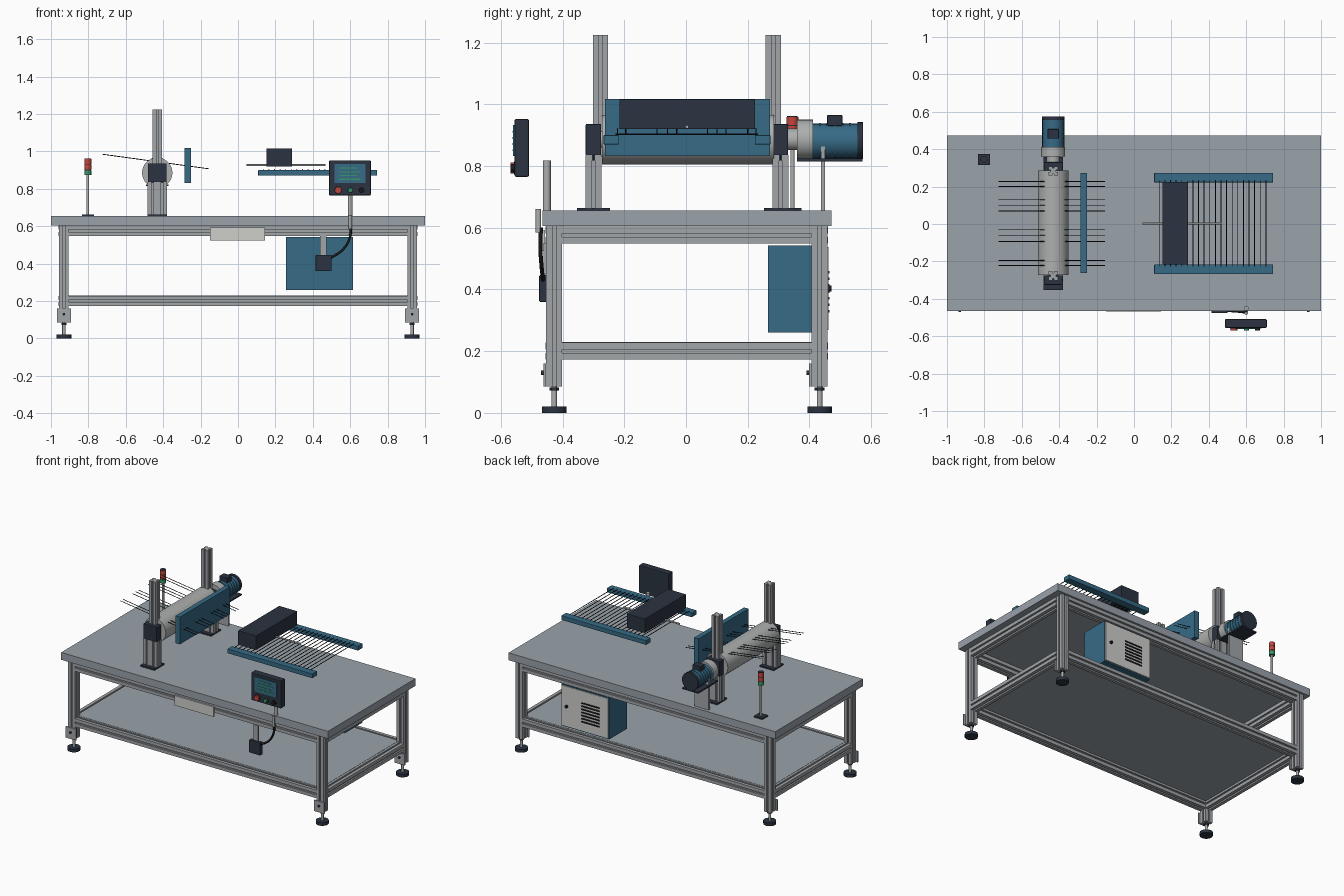
import bpy, math
from mathutils import Vector

cube = bpy.data.objects.get("Cube")
if cube:
    bpy.data.objects.remove(cube, do_unlink=True)


def material(name, r, g, b):
    m = bpy.data.materials.new(name)
    m.use_nodes = True
    m.diffuse_color = (r, g, b, 1)
    m.node_tree.nodes["Principled BSDF"].inputs["Base Color"].default_value = (r, g, b, 1)
    return m


GREY = material("table grey", .32, .36, .40)
ALU = material("aluminium", .36, .38, .40)
STEEL = material("brushed steel", .42, .43, .43)
LIGHT = material("light grey", .62, .63, .60)
BLUE = material("steel blue", .037, .145, .24)
DARK = material("dark slate", .024, .033, .052)
BLACK = material("black", .01, .011, .014)
RED = material("signal red", .55, .06, .045)
GREEN = material("signal green", .04, .30, .14)


def finish(ob, name, mat):
    ob.name = name
    ob.data.materials.append(mat)
    return ob


def box(name, mat, x, y, z, bevel=0):
    """Box from (low, high) ranges on each axis."""
    bpy.ops.mesh.primitive_cube_add(size=1)
    ob = finish(bpy.context.object, name, mat)
    for v in ob.data.vertices:
        v.co = [r[0] if c < 0 else r[1] for c, r in zip(v.co, (x, y, z))]
    if bevel:
        mod = ob.modifiers.new("bevel", "BEVEL")
        mod.width, mod.segments = bevel, 2
    return ob


def rod(name, mat, a, b, r, sides=24):
    """Cylinder from point a to point b."""
    a, b = Vector(a), Vector(b)
    bpy.ops.mesh.primitive_cylinder_add(radius=r, depth=(b - a).length, vertices=sides, location=(a + b) / 2)
    ob = bpy.context.object
    ob.rotation_euler = (b - a).to_track_quat("Z", "Y").to_euler()
    bpy.ops.object.shade_smooth_by_angle(angle=math.radians(40))
    return finish(ob, name, mat)


def extrusion(name, mat, a, b, width):
    """Slotted square aluminium profile from a to b."""
    h = width / 2
    side = [(h, -h), (h, -.2 * h), (.62 * h, -.2 * h), (.62 * h, .2 * h), (h, .2 * h)]
    ring = []
    for k in range(4):
        c, s = round(math.cos(k * math.pi / 2)), round(math.sin(k * math.pi / 2))
        ring += [(c * p - s * q, s * p + c * q) for p, q in side]
    a, b = Vector(a), Vector(b)
    n = len(ring)
    verts = [(p, q, z) for z in (0, (b - a).length) for p, q in ring]
    faces = [(i, (i + 1) % n, (i + 1) % n + n, i + n) for i in range(n)]
    faces += [tuple(reversed(range(n))), tuple(range(n, 2 * n))]
    me = bpy.data.meshes.new(name)
    me.from_pydata(verts, [], faces)
    ob = bpy.data.objects.new(name, me)
    bpy.context.collection.objects.link(ob)
    ob.location = a
    ob.rotation_euler = (b - a).to_track_quat("Z", "Y").to_euler()
    return finish(ob, name, mat)


# Table top and shelf
box("table_top", GREY, (-1, 1), (-.465, .472), (.605, .655))
box("lower_shelf", GREY, (-.91, .91), (-.41, .415), (.219, .229))

# Frame: legs, feet and rails
LX, LY, MID = .931, .43, .003
for sx in (-1, 1):
    for sy in (-1, 1):
        x, y = sx * LX, MID + sy * LY
        extrusion("leg", ALU, (x, y, .085), (x, y, .605), .052)
        rod("foot_pad", DARK, (x, y, 0), (x, y, .021), .04)
        rod("foot_spindle", STEEL, (x, y, .02), (x, y, .09), .009, 12)
        rod("foot_nut", DARK, (x, y, .072), (x, y, .082), .016, 6)
        box("foot_bracket", ALU, (x - .038, x + .038), (y - .034, y - .026), (.085, .16))
        rod("bracket_bolt", DARK, (x, y - .043, .13), (x, y - .03, .13), .007, 10)
for z in (.576, .2):
    for s in (-1, 1):
        extrusion("long_rail", ALU, (-.907, MID + s * LY, z), (.907, MID + s * LY, z), .055)
        extrusion("end_rail", ALU, (s * LX, MID - .405, z), (s * LX, MID + .405, z), .055)
box("front_plate", LIGHT, (-.15, .145), (-.468, -.457), (.525, .592))

# Roller stand: posts, pedestals and bearing blocks
RX, RZ = -.432, .886
for s in (-1, 1):
    y = MID + s * .303
    box("stand_base", DARK, (RX - .053, RX + .053), (y - .053, y + .053), (.655, .664))
    for dx in (-.026, .026):
        extrusion("stand_pedestal", ALU, (RX + dx, y, .664), (RX + dx, y, .836), .052)
    extrusion("stand_post", ALU, (RX, MID + s * .28, .83), (RX, MID + s * .28, 1.225), .05)
    box("bearing_block", DARK, (RX - .05, RX + .05), (y - .025, y + .025), (.835, .936), .003)
    for dx in (-.055, .055):
        rod("block_bolt", DARK, (RX + dx * .8, y, .818), (RX + dx * .8, y, .836), .008, 8)

# Roller with guide wires through it
rod("roller", STEEL, (RX, -.272, RZ), (RX, .285, RZ), .081, 48)
rod("roller_shaft", STEEL, (RX, -.31, RZ), (RX, .37, RZ), .03)
for y in (.227, .2, .13, .1, .07, -.03, -.06, -.094, -.195, -.222):
    rod("guide_wire", BLACK, (-.725, y, .985), (-.155, y, .907), .0022, 6)
box("guide_board", BLUE, (-.285, -.252), (-.262, .272), (.832, 1.017))

# Drive motor
rod("motor_coupling", STEEL, (RX, .33, RZ), (RX, .362, RZ), .035)
rod("gearbox", STEEL, (RX, .36, RZ), (RX, .412, RZ), .064, 32)
rod("motor_body", BLUE, (RX, .41, RZ - .005), (RX, .556, RZ - .005), .056, 32)
for k in range(5):
    y = .432 + k * .024
    rod("motor_rib", BLUE, (RX, y, RZ - .005), (RX, y + .006, RZ - .005), .059, 32)
rod("motor_fan_cover", DARK, (RX, .555, RZ - .004), (RX, .574, RZ - .004), .06, 32)
box("terminal_box", DARK, (RX - .03, RX + .03), (.457, .507), (.93, .965), .003)
box("motor_tray", DARK, (RX - .06, RX + .06), (.36, .572), (.815, .824))
box("motor_support", ALU, (RX - .053, RX + .053), (.437, .45), (.655, .885))

# Signal tower
TX, TY = -.803, .345
box("tower_base", DARK, (TX - .032, TX + .032), (TY - .03, TY + .03), (.655, .664))
rod("tower_pole", STEEL, (TX, TY, .66), (TX, TY, .873), .007, 12)
for k, m in enumerate((GREEN, RED, RED)):
    z = .873 + k * .03
    rod("tower_lamp", m, (TX, TY, z), (TX, TY, z + .026), .019)
    rod("lamp_ring", DARK, (TX, TY, z + .025), (TX, TY, z + .03 - .001 * (k == 2)), .017)

# Collecting rack: side rails, cross wires, pusher block and bar
for s in (-1, 1):
    y = MID + s * .245
    box("rack_rail", BLUE, (.108, .744), (y - .025, y + .025), (.87, .9), .002)
for k in range(20):
    x = .135 + k * .03
    rod("rack_wire", BLACK, (x, -.228, .903), (x, .234, .903), .0025, 6)
box("pusher_block", DARK, (.152, .288), (-.216, .224), (.92, 1.016), .002)
rod("pusher_bar", STEEL, (.045, .003, .927), (.468, .003, .927), .0055, 12)

# Operator panel with screen and buttons
box("panel_case", DARK, (.487, .71), (-.555, -.509), (.765, .952), .004)
box("panel_screen", BLUE, (.515, .682), (-.56, -.554), (.832, .933))
for k in range(4):
    z = .848 + k * .02
    box("screen_line", GREEN, (.54, .655 - .02 * (k % 2)), (-.5625, -.559), (z, z + .006))
for name, x, m, r in (("stop_button", .535, RED, .018), ("start_button", .601, GREEN, .013),
                      ("selector_knob", .66, BLACK, .013)):
    rod(name + "_collar", BLACK, (x, -.558, .793), (x, -.553, .793), r + .003)
    rod(name, m, (x, -.569, .793), (x, -.556, .793), r)
rod("panel_pole", STEEL, (.6, -.451, .655), (.6, -.451, .818), .013, 16)
rod("pole_clamp", STEEL, (.6, -.478, .585), (.6, -.478, .66), .009, 12)

# Junction box with hanger and cable
box("junction_box", DARK, (.415, .5), (-.476, -.45), (.36, .446), .003)
box("junction_hanger", ALU, (.438, .474), (-.462, -.452), (.44, .55))
curve = bpy.data.curves.new("panel_cable", "CURVE")
curve.dimensions, curve.bevel_depth, curve.bevel_resolution = "3D", .007, 2
path = [(.602, -.47, .6), (.598, -.472, .54), (.56, -.468, .475), (.495, -.463, .43)]
spline = curve.splines.new("BEZIER")
spline.bezier_points.add(len(path) - 1)
for p, co in zip(spline.bezier_points, path):
    p.co, p.handle_left_type, p.handle_right_type = co, "AUTO", "AUTO"
cable = bpy.data.objects.new("panel_cable", curve)
bpy.context.collection.objects.link(cable)
curve.materials.append(BLACK)

# Electrical cabinet with vented door on the back
box("cabinet", BLUE, (.257, .615), (.265, .455), (.26, .543))
box("cabinet_door", LIGHT, (.262, .61), (.454, .461), (.268, .537))
for k in range(7):
    z = .325 + k * .021
    box("vent_slit", BLACK, (.325, .46), (.46, .465), (z, z + .009))
rod("door_lock", BLACK, (.57, .458, .403), (.57, .472, .403), .01, 12)
